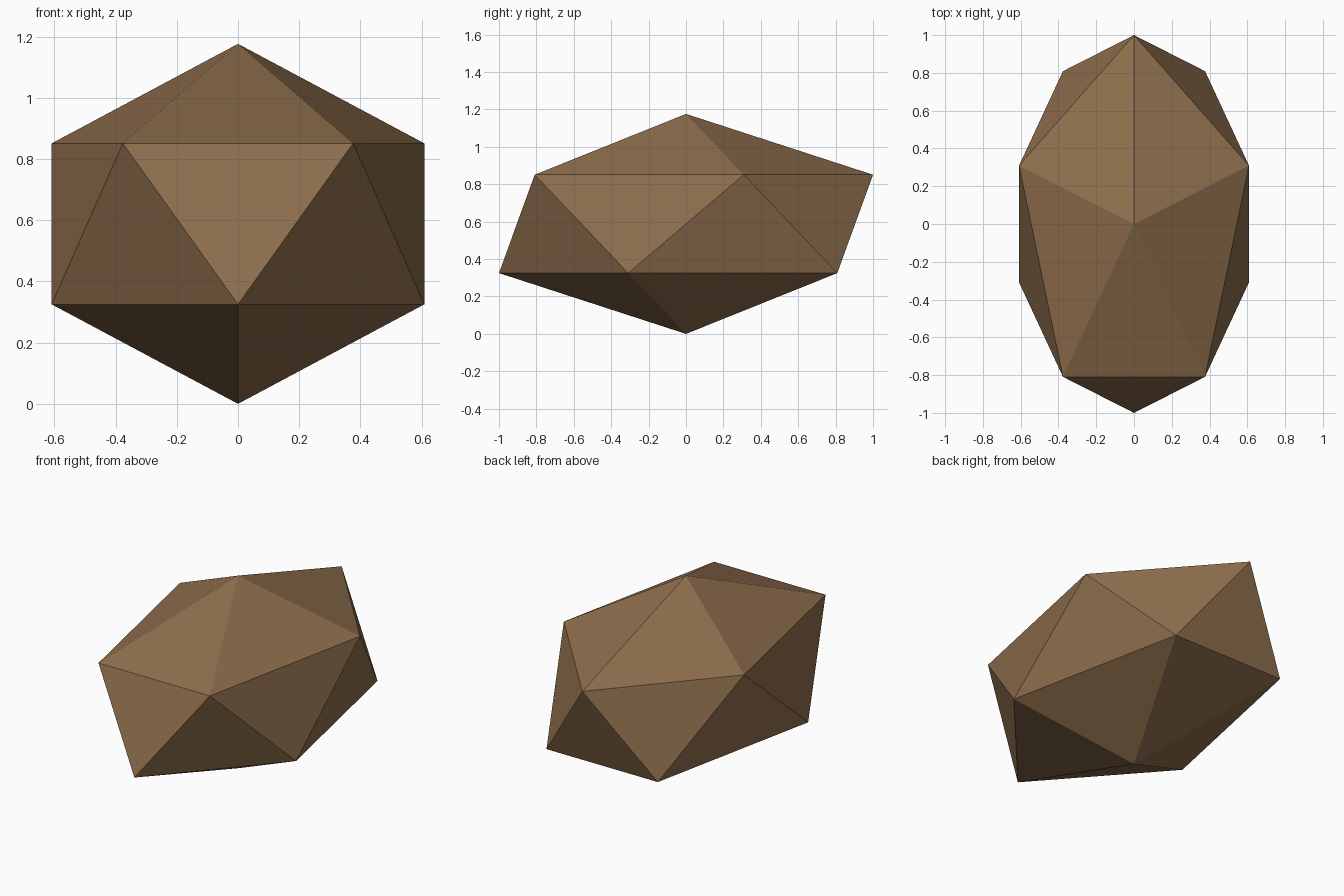
import bpy, bmesh
from math import sin, cos, pi, sqrt

if "Cube" in bpy.data.objects:
    bpy.data.objects.remove(bpy.data.objects["Cube"])

# Stone proportions: half width, half depth, half height
RX, RY, RZ = 0.64, 1.0, 0.588

# Faceted stone: two staggered five-point rings with a tip above and below
bm = bmesh.new()


def ring(z, start):
    return [bm.verts.new((RX * cos(start + k * 2 * pi / 5),
                          RY * sin(start + k * 2 * pi / 5), z))
            for k in range(5)]


upper = ring(RZ * (1 + 1 / sqrt(5)), pi / 2)
lower = ring(RZ * (1 - 1 / sqrt(5)), pi / 2 + pi / 5)
top = bm.verts.new((0, 0, 2 * RZ))
bottom = bm.verts.new((0, 0, 0))

for k in range(5):
    n = (k + 1) % 5
    bm.faces.new((top, upper[k], upper[n]))
    bm.faces.new((upper[n], upper[k], lower[k]))
    bm.faces.new((upper[n], lower[k], lower[n]))
    bm.faces.new((bottom, lower[n], lower[k]))
bmesh.ops.recalc_face_normals(bm, faces=bm.faces)

mesh = bpy.data.meshes.new("stone")
bm.to_mesh(mesh)
bm.free()

# Single earthy brown
brown = bpy.data.materials.new("earth brown")
brown.diffuse_color = (0.27, 0.155, 0.073, 1)
brown.use_nodes = True
brown.node_tree.nodes["Principled BSDF"].inputs["Base Color"].default_value = brown.diffuse_color
mesh.materials.append(brown)
bpy.context.collection.objects.link(bpy.data.objects.new("stone", mesh))
